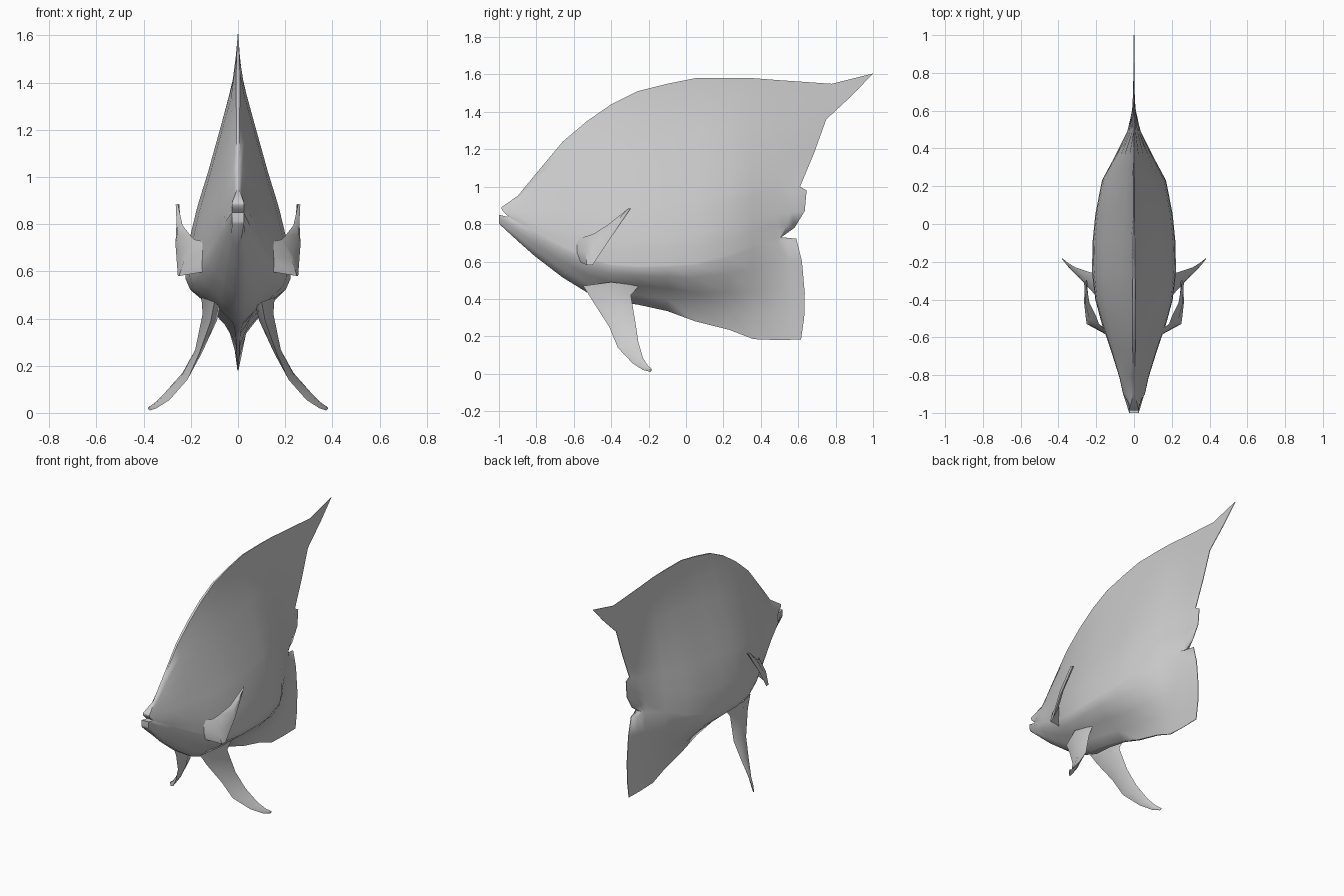
import bpy
import bmesh
from mathutils import Vector
from math import radians

cube = bpy.data.objects.get("Cube")
if cube:
    bpy.data.objects.remove(cube, do_unlink=True)

grey = bpy.data.materials.new("plain grey")
grey.use_nodes = True
grey.diffuse_color = (0.6, 0.6, 0.6, 1)
grey.node_tree.nodes["Principled BSDF"].inputs["Base Color"].default_value = (0.6, 0.6, 0.6, 1)


def add_object(name, verts, faces, angle=50):
    bm = bmesh.new()
    vs = [bm.verts.new(v) for v in verts]
    for f in faces:
        bm.faces.new([vs[i] for i in f])
    bmesh.ops.recalc_face_normals(bm, faces=bm.faces)
    mesh = bpy.data.meshes.new(name)
    bm.to_mesh(mesh)
    bm.free()
    mesh.materials.append(grey)
    obj = bpy.data.objects.new(name, mesh)
    bpy.context.collection.objects.link(obj)
    bpy.ops.object.select_all(action="DESELECT")
    obj.select_set(True)
    bpy.context.view_layer.objects.active = obj
    bpy.ops.object.shade_smooth_by_angle(angle=radians(angle))
    return obj


def bridge(rings, size):
    return [(r * size + k, r * size + (k + 1) % size,
             (r + 1) * size + (k + 1) % size, (r + 1) * size + k)
            for r in range(rings - 1) for k in range(size)]


# Body with dorsal, tail and anal fins: height row, slim and round half widths
rows = [(1, .015, .06), (.87, .06, .24), (.7, .25, .45), (.48, .52, .68),
        (.34, .72, .82), (.3, .77, .86), (.15, .94, .97), (.08, .98, .99),
        (0, 1, 1), (-.04, 1, 1), (-.25, .9, .95), (-.5, .55, .78),
        (-.75, .2, .52), (-1, .03, .2)]

# Sections: y, top, widest height, bottom, half width, roundness
sections = [(-.9, .95, .81, .71, .058, 1), (-.81, 1.06, .76, .63, .078, 1),
            (-.66, 1.24, .68, .515, .125, .9), (-.53, 1.35, .62, .435, .17, .7),
            (-.4, 1.44, .585, .385, .205, .5), (-.26, 1.51, .575, .37, .222, .3),
            (-.1, 1.55, .58, .335, .22, .1), (.05, 1.58, .59, .28, .205, 0),
            (.23, 1.582, .64, .235, .17, 0), (.36, 1.58, .69, .185, .1, 0),
            (.49, 1.57, .725, .18, .036, 0)]

# Lips and trailing fin edge, one y and z per row
lips = [(-.985, .892), (-.987, .887), (-.985, .88), (-.98, .87), (-.97, .86),
        (-.965, .855), (-.96, .85), (-.955, .846), (-.95, .843), (-.955, .839),
        (-1, .85), (-1, .835), (-1, .815), (-.998, .8)]
trailing = [(1, 1.605), (.89, 1.49), (.75, 1.36), (.685, 1.18), (.61, 1),
            (.645, .98), (.635, .87), (.58, .78), (.51, .73), (.59, .722),
            (.62, .6), (.635, .43), (.632, .3), (.615, .183)]

outlines = [[(.025, y, z) for y, z in lips]]
for y, top, mid, bottom, width, rnd in sections:
    outlines.append([(width * (slim + (full - slim) * rnd), y,
                      mid + u * (top - mid if u > 0 else mid - bottom))
                     for u, slim, full in rows])
last = outlines[-1]
halfway = [((a[0] + .003) / 2, (a[1] + y) / 2, (a[2] + z) / 2)
           for a, (y, z) in zip(last, trailing)]
halfway[0] = (.001, .78, 1.55)
outlines += [halfway, [(.002, y, z) for y, z in trailing]]

n = len(rows)
body_verts = []
for line in outlines:
    body_verts += line + [(-x, y, z) for x, y, z in reversed(line)]
body_faces = bridge(len(outlines), 2 * n)
for start in (0, (len(outlines) - 1) * 2 * n):
    body_faces += [(start + k, start + k + 1, start + 2 * n - 2 - k, start + 2 * n - 1 - k)
                   for k in range(n - 1)]
add_object("fish_body", body_verts, body_faces, 60)

# Pelvic fin: leading edge, trailing edge, half thickness
pelvic = [((.1, -.55, .47), (.13, -.25, .47), .04),
          ((.115, -.5, .39), (.125, -.295, .42), .03),
          ((.165, -.41, .25), (.17, -.27, .27), .014),
          ((.215, -.365, .14), (.235, -.255, .17), .012),
          ((.29, -.285, .055), (.31, -.23, .085), .01),
          ((.345, -.23, .02), (.35, -.205, .045), .008),
          ((.375, -.19, .01), (.38, -.182, .024), .004)]

# Pectoral fin: upper and lower edges from root to tip
pectoral = [((.12, -.6, .72), (.13, -.57, .6)),
            ((.185, -.53, .735), (.25, -.53, .58)),
            ((.2, -.49, .75), (.255, -.5, .58)),
            ((.235, -.42, .795), (.265, -.41, .715)),
            ((.255, -.305, .885), (.257, -.3, .88))]

for side, sign in (("left", 1), ("right", -1)):
    flip = Vector((sign, 1, 1))
    verts = []
    for lead, trail, thick in pelvic:
        a, b = Vector(lead), Vector(trail)
        out = Vector((thick, 0, thick * .5))
        verts += [p * flip for p in (a, (a + b) / 2 + out, b, (a + b) / 2 - out)]
    end = len(verts) - 4
    add_object(side + "_pelvic_fin", verts,
               bridge(len(pelvic), 4) + [(0, 1, 2, 3), tuple(range(end, end + 4))])

    verts = []
    for upper, lower in pectoral:
        a, b = Vector(upper), Vector(lower)
        bulge = Vector((.008, -.008, 0))
        verts += [p * flip for p in (a, (a + b) / 2 + bulge, b, (a + b) / 2 - bulge)]
    end = len(verts) - 4
    add_object(side + "_pectoral_fin", verts,
               bridge(len(pectoral), 4) + [(0, 1, 2, 3), tuple(range(end, end + 4))])
